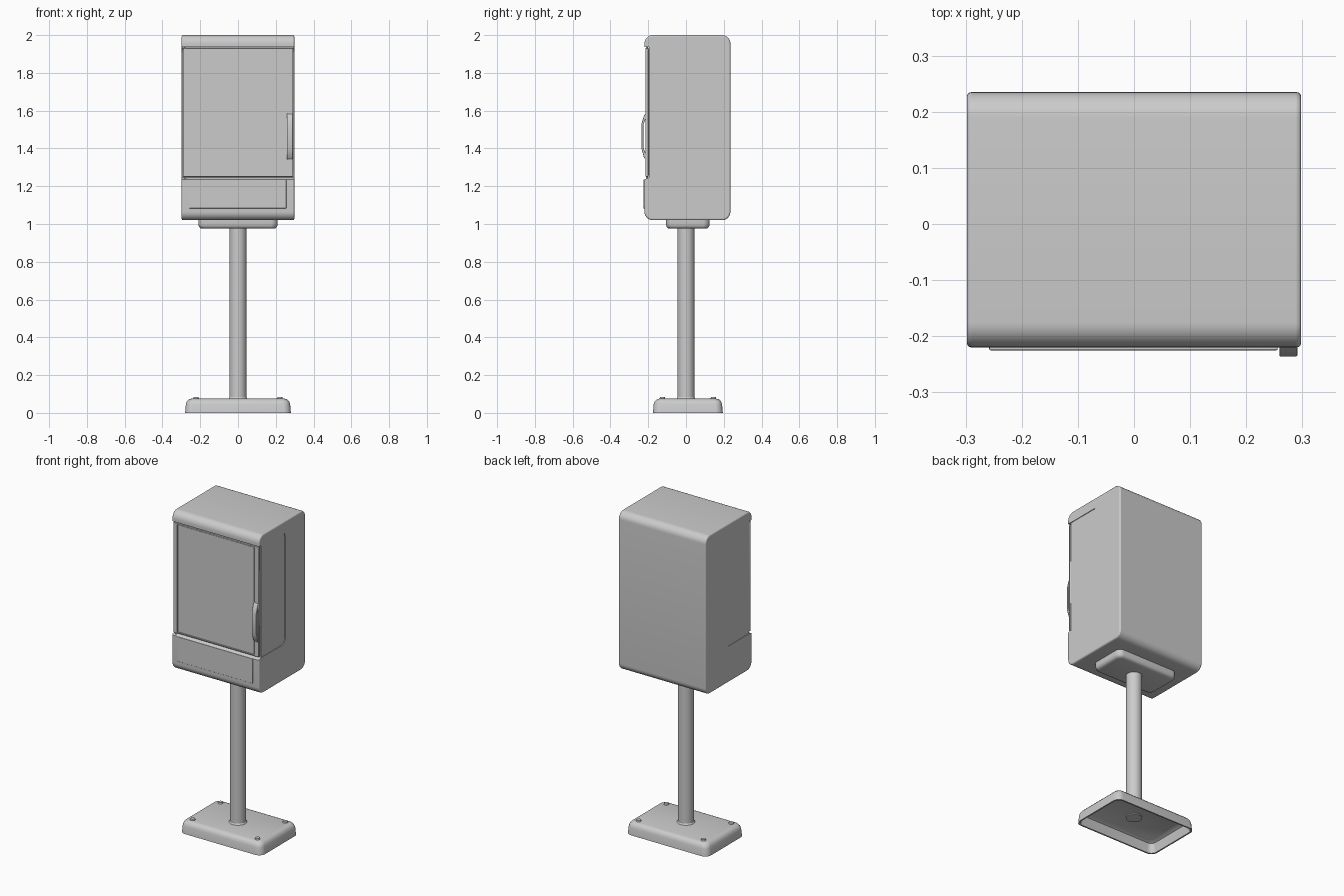
import bpy, bmesh, math
from mathutils import Vector

if "Cube" in bpy.data.objects:
    bpy.data.objects.remove(bpy.data.objects["Cube"])


def rounded_rect(u0, u1, v0, v1, r, n=8):
    """Counter-clockwise outline of a rectangle with round corners."""
    pts = []
    corners = [(u1 - r, v1 - r), (u0 + r, v1 - r), (u0 + r, v0 + r), (u1 - r, v0 + r)]
    for i, (cu, cv) in enumerate(corners):
        for k in range(n + 1):
            a = math.pi / 2 * (i + k / n)
            pts.append((cu + r * math.cos(a), cv + r * math.sin(a)))
    return pts


def loft(name, rings):
    """Skin a stack of equal-length rings and cap both ends."""
    bm = bmesh.new()
    rows = [[bm.verts.new(p) for p in ring] for ring in rings]
    n = len(rows[0])
    for a, b in zip(rows, rows[1:]):
        for i in range(n):
            j = (i + 1) % n
            bm.faces.new((a[i], a[j], b[j], b[i]))
    bm.faces.new(rows[0][::-1])
    bm.faces.new(rows[-1])
    bmesh.ops.recalc_face_normals(bm, faces=bm.faces)
    me = bpy.data.meshes.new(name)
    bm.to_mesh(me)
    bm.free()
    ob = bpy.data.objects.new(name, me)
    bpy.context.collection.objects.link(ob)
    return ob


def bevel(ob, width, segments=3):
    m = ob.modifiers.new("bevel", "BEVEL")
    m.width, m.segments, m.limit_method = width, segments, "ANGLE"
    m.angle_limit = math.radians(50)
    return ob


def side_prism(name, profile, x0, x1):
    """Extrude a (y, z) profile along x."""
    return loft(name, [[(x, y, z) for y, z in profile] for x in (x0, x1)])


def box(name, x0, x1, y0, y1, z0, z1):
    return side_prism(name, [(y0, z0), (y1, z0), (y1, z1), (y0, z1)], x0, x1)


def plate(name, hx, y0, y1, r, levels):
    """Horizontal rounded plate from (inset, z) levels."""
    return loft(name, [[(x, y, z) for x, y in rounded_rect(
        -hx + d, hx - d, y0 + d, y1 - d, max(r - d * 0.5, 0.005))] for d, z in levels])


def cylinder(name, x, y, z0, z1, r, n=32, r_top=None):
    t = r if r_top is None else r_top
    return loft(name, [[(x + q * math.cos(2 * math.pi * i / n), y + q * math.sin(2 * math.pi * i / n), z)
                        for i in range(n)] for q, z in ((r, z0), (t, z1))])


def cut(ob, cutter):
    cutter.hide_render = True
    cutter.hide_set(True)
    cutter.display_type = "WIRE"
    m = ob.modifiers.new("cut", "BOOLEAN")
    m.operation, m.solver, m.object = "DIFFERENCE", "EXACT", cutter


def smooth(*obs):
    bpy.ops.object.select_all(action="DESELECT")
    for ob in obs:
        ob.select_set(True)
    bpy.context.view_layer.objects.active = obs[0]
    bpy.ops.object.shade_smooth_by_angle(angle=math.radians(35))


# Cabinet shell with door recess and shallow side panels
cabinet = bevel(side_prism("cabinet", rounded_rect(-0.22, 0.235, 1.02, 2.0, 0.045), -0.298, 0.298), 0.008)
cut(cabinet, side_prism("door_recess_cutter",
                        [(-0.3, 1.235), (-0.22, 1.235), (-0.195, 1.247), (-0.195, 1.938), (-0.3, 1.938)], -0.4, 0.4))
for s, label in ((-1, "left"), (1, "right")):
    cut(cabinet, side_prism(label + "_panel_cutter",
                            rounded_rect(-0.3, 0.037, 1.243, 1.935, 0.035), s * 0.294, s * 0.4))

# Door with recessed window
door = bevel(box("door_frame", -0.292, 0.292, -0.215, -0.199, 1.25, 1.932), 0.003, 2)
cut(door, box("window_cutter", -0.266, 0.262, -0.3, -0.209, 1.258, 1.924))
window = box("door_window", -0.263, 0.259, -0.212, -0.2, 1.261, 1.921)
hinge = box("door_hinge_core", -0.27, 0.27, -0.2, -0.194, 1.26, 1.925)
for z, label in ((1.243, "lower"), (1.936, "upper")):
    cylinder(label + "_hinge_pin", -0.279, -0.207, z - 0.008, z + 0.008, 0.005, 12)

# Bow handle on the right edge of the door
outer = [(-0.212, 1.34), (-0.222, 1.35), (-0.236, 1.4), (-0.236, 1.53), (-0.222, 1.575), (-0.212, 1.585)]
inner = [(-0.212, 1.56), (-0.226, 1.525), (-0.226, 1.405), (-0.212, 1.37)]
handle = bevel(side_prism("door_handle", outer + inner, 0.259, 0.291), 0.002, 2)

# Lower front panel
panel = bevel(box("lower_front_panel", -0.258, 0.256, -0.225, -0.21, 1.083, 1.236), 0.002, 2)

# Mounting plate under the cabinet
mount = plate("mounting_plate", 0.21, -0.106, 0.125, 0.035,
              [(0.022, 0.975), (0.01, 0.978), (0.003, 0.985), (0, 0.998), (0, 1.025)])

# Pole with a weld collar
pole = cylinder("pole", 0, 0, 0.06, 0.985, 0.045, 40)
collar = cylinder("pole_collar", 0, 0, 0.07, 0.083, 0.054, 40, 0.045)

# Hollow base shell, open underneath
base = plate("base", 0.28, -0.175, 0.195, 0.04,
             [(0.04, 0.066), (0.02, 0.055), (0.009, 0), (0, 0), (0.004, 0.045), (0.009, 0.06),
              (0.019, 0.071), (0.033, 0.075)])

# Anchor bolts
bolts = []
for x in (-0.222, 0.222):
    for y in (-0.125, 0.145):
        side = ("left" if x < 0 else "right") + ("_front" if y < 0 else "_back")
        bolts.append(cylinder("anchor_bolt_" + side, x, y, 0.07, 0.083, 0.016, 12, 0.013))

smooth(cabinet, door, handle, panel, mount, pole, collar, base, *bolts)
